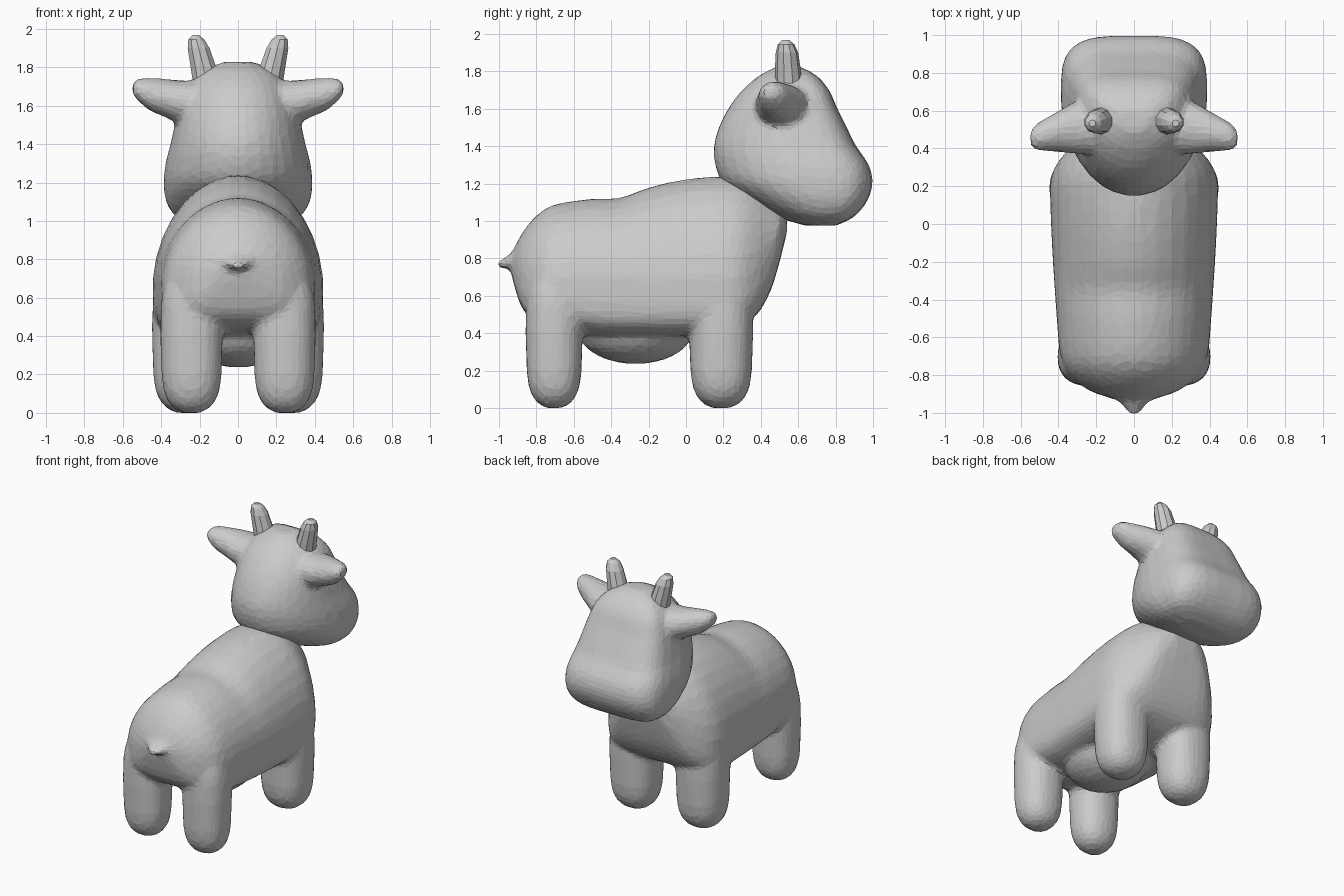
import bpy, bmesh, math

if "Cube" in bpy.data.objects:
    bpy.data.objects.remove(bpy.data.objects["Cube"])


def catmull(a, b, c, d, t):
    return tuple(0.5 * (2*q + (r-p)*t + (2*p-5*q+4*r-s)*t*t + (3*q-p-3*r+s)*t**3)
                 for p, q, r, s in zip(a, b, c, d))


def loft(bm, rings, axes, lo=2.0, hi=2.0, side=1, steps=3, n=32):
    """Skin rings (t, u centre, u radius, v min, v widest, v max).
    axes names the t, u, v axes; lo / hi are superellipse powers per half."""
    dense = []
    last = len(rings) - 1
    for i in range(last):
        a, d = rings[max(i-1, 0)], rings[min(i+2, last)]
        dense += [catmull(a, rings[i], rings[i+1], d, k/steps) for k in range(steps)]
    dense.append(rings[-1])
    loops = []
    for t, cu, ru, v0, vc, v1 in dense:
        loop = []
        for k in range(n):
            ang = 2 * math.pi * (k + 0.5) / n
            c, s = math.cos(ang), math.sin(ang)
            p = 2 / (hi if s > 0 else lo)
            u = cu + ru * math.copysign(abs(c)**p, c)
            v = vc + (v1 - vc if s > 0 else v0 - vc) * abs(s)**p
            pos = dict(zip(axes, (t, u, v)))
            loop.append(bm.verts.new((pos['x'] * side, pos['y'], pos['z'])))
        loops.append(loop)
    for a, b in zip(loops, loops[1:]):
        for k in range(n):
            j = (k + 1) % n
            bm.faces.new((a[k], a[j], b[j], b[k]))
    bm.faces.new(loops[0])
    bm.faces.new(loops[-1])


def finish(bm, name, iterations=0):
    """Make the object; with iterations, fuse its parts into one low-poly skin."""
    bmesh.ops.recalc_face_normals(bm, faces=bm.faces)
    me = bpy.data.meshes.new(name)
    bm.to_mesh(me)
    bm.free()
    ob = bpy.data.objects.new(name, me)
    bpy.context.collection.objects.link(ob)
    if iterations:
        m = ob.modifiers.new("fuse", 'REMESH')
        m.mode = 'VOXEL'
        m.voxel_size = .02
        m = ob.modifiers.new("soften", 'SMOOTH')
        m.factor = 0.5
        m.iterations = iterations
        m = ob.modifiers.new("facets", 'DECIMATE')
        m.ratio = 0.13
        m.use_symmetry = True
        m.symmetry_axis = 'X'
    return ob


# Body: torso running tail to chest
bm = bmesh.new()
torso = [(-.93, 0, .10, .70, .76, .83), (-.88, 0, .24, .54, .70, .93),
         (-.80, 0, .34, .46, .67, 1.03), (-.70, 0, .39, .43, .66, 1.09),
         (-.50, 0, .41, .39, .66, 1.12), (-.35, 0, .42, .38, .66, 1.125),
         (-.20, 0, .43, .38, .65, 1.18), (.0, 0, .44, .38, .65, 1.225),
         (.20, 0, .445, .40, .65, 1.24), (.30, 0, .42, .44, .66, 1.23),
         (.38, 0, .36, .50, .70, 1.20), (.45, 0, .28, .62, .80, 1.15),
         (.50, 0, .21, .78, .92, 1.10), (.54, 0, .10, .94, .99, 1.05)]
loft(bm, torso, 'yxz', lo=4.2, hi=1.93)

# Legs fused into the torso: x, y, x radius, y radius
for x, y, rx, ry in ((.242, -.705, .16, .15), (.27, .188, .175, .168)):
    leg = [(z, x, rx * f, y - ry * f, y, y + ry * f) for z, f in
           ((0, .30), (.03, .62), (.09, .86), (.18, .97), (.30, 1.0), (.45, 1.02),
            (.62, .95), (.80, .6))]
    for s in (-1, 1):
        loft(bm, leg, 'zxy', lo=2.3, hi=2.3, side=s)

# Udder bulge
udder = [(-.27 + .31 * math.cos(a), 0, .27 * math.sin(a), .42 - .185 * math.sin(a), .42,
          .42 + .15 * math.sin(a)) for a in [math.pi * (k + .25) / 8.5 for k in range(9)]]
loft(bm, udder, 'yxz')

# Tail stub: a flat wedge
tail = [(-.82, 0, .24, .74, .82, .95), (-.89, 0, .145, .765, .805, .87),
        (-.94, 0, .085, .755, .785, .825), (-.98, 0, .05, .745, .77, .80),
        (-1.01, 0, .03, .74, .76, .785)]
loft(bm, tail, 'yxz')
finish(bm, "body_with_legs", 8)

# Head: horizontal slices from chin to crown, boxy towards the muzzle
bm = bmesh.new()
slices = [(.975, .20, .64, .80), (1.02, .32, .49, .895), (1.10, .375, .34, .965),
          (1.20, .388, .20, .998), (1.30, .378, .155, .978), (1.40, .352, .148, .91),
          (1.50, .33, .175, .86), (1.60, .305, .225, .81), (1.70, .265, .30, .765),
          (1.78, .19, .395, .695), (1.828, .08, .49, .60)]
head = [(z, 0, w, a, a + .6 * (b - a), b) for z, w, a, b in slices]
loft(bm, head, 'zxy', lo=2.0, hi=3.6)

# Ears sticking out sideways
spans = [(.18, .51, .14, 1.62, .11), (.30, .51, .14, 1.62, .112), (.38, .495, .115, 1.64, .10),
         (.46, .475, .09, 1.66, .085), (.52, .46, .068, 1.683, .058), (.55, .45, .035, 1.69, .03)]
ear = [(x, y, ry, z - rz, z, z + rz) for x, y, ry, z, rz in spans]
for s in (-1, 1):
    loft(bm, ear, 'xyz', side=s)
finish(bm, "head_with_ears", 4)

# Horns
spans = [(1.70, .16, .55, .075), (1.80, .18, .545, .07), (1.90, .205, .54, .06),
         (1.945, .217, .535, .044), (1.968, .22, .533, .018)]
horn = [(z, x, r, y - r, y, y + r) for z, x, y, r in spans]
for s, label in ((-1, "left"), (1, "right")):
    bm = bmesh.new()
    loft(bm, horn, 'zxy', side=s, steps=1, n=10)
    finish(bm, "horn_" + label)
